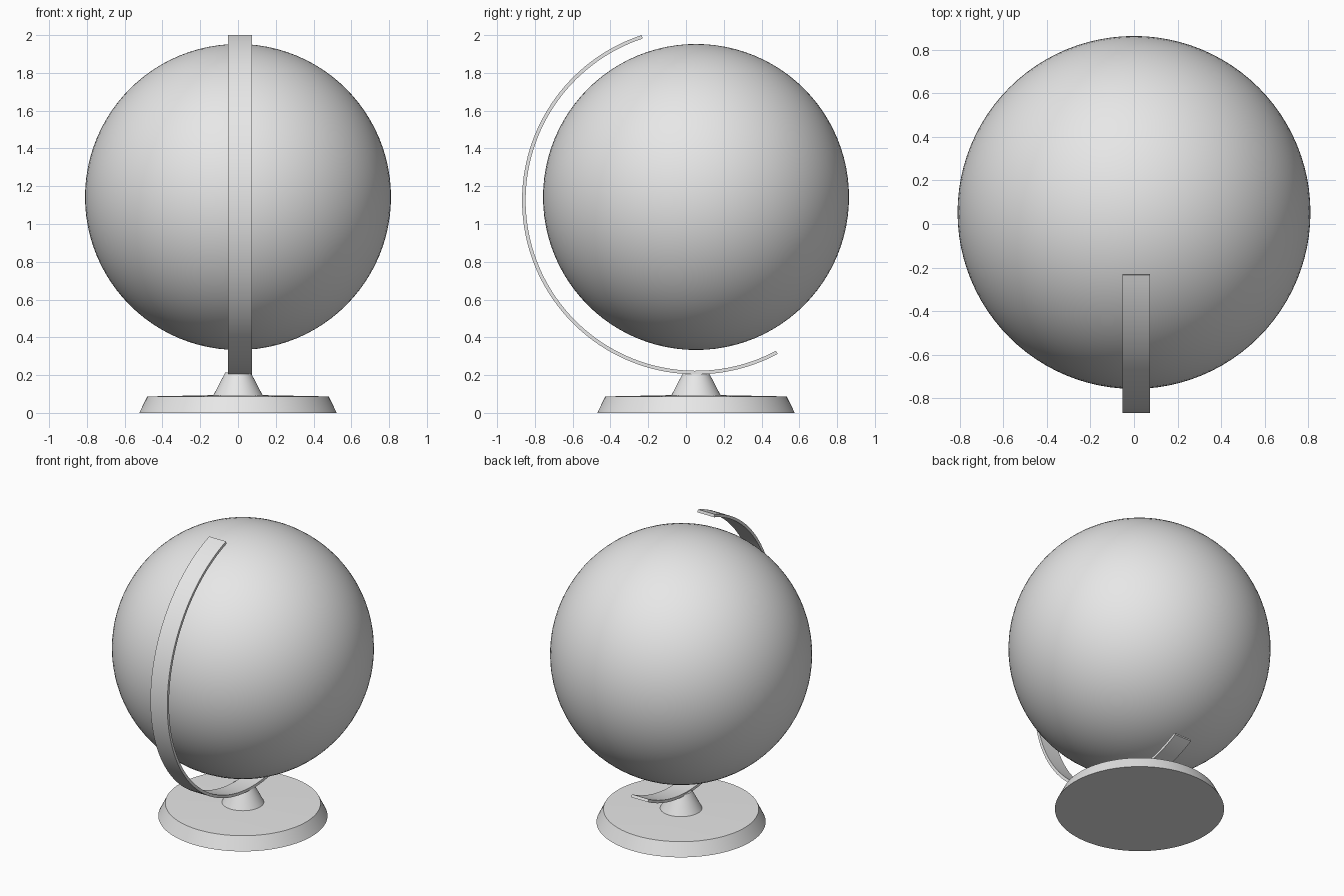
import bpy, bmesh, math
from mathutils import Vector

cube = bpy.data.objects.get("Cube")
if cube:
    bpy.data.objects.remove(cube, do_unlink=True)

AXIS_Y = 0.053

grey = bpy.data.materials.new("light_grey")
grey.use_nodes = True
grey.diffuse_color = (0.8, 0.8, 0.8, 1)
grey.node_tree.nodes["Principled BSDF"].inputs["Base Color"].default_value = (0.8, 0.8, 0.8, 1)


def make_object(name, bm, location):
    bmesh.ops.recalc_face_normals(bm, faces=bm.faces)
    mesh = bpy.data.meshes.new(name)
    bm.to_mesh(mesh)
    bm.free()
    mesh.materials.append(grey)
    obj = bpy.data.objects.new(name, mesh)
    obj.location = location
    bpy.context.collection.objects.link(obj)
    bpy.ops.object.select_all(action="DESELECT")
    obj.select_set(True)
    bpy.context.view_layer.objects.active = obj
    bpy.ops.object.shade_smooth_by_angle(angle=math.radians(20))
    return obj


def lathe(name, profile, location, steps=96):
    """Spin a radius/height profile that starts and ends on the axis."""
    bm = bmesh.new()
    verts = [bm.verts.new((r, 0, z)) for r, z in profile]
    edges = [bm.edges.new(pair) for pair in zip(verts, verts[1:])]
    bmesh.ops.spin(bm, geom=verts + edges, cent=(0, 0, 0), axis=(0, 0, 1),
                   angle=math.tau, steps=steps, use_duplicate=False)
    bmesh.ops.remove_doubles(bm, verts=bm.verts, dist=0.0001)
    return make_object(name, bm, location)


# Ball
bm = bmesh.new()
bmesh.ops.create_uvsphere(bm, u_segments=96, v_segments=48, radius=0.81)
make_object("globe_ball", bm, (0, AXIS_Y, 1.143))

# Foot: wide bevelled disc and the small tapered neck on it
lathe("base_disc", [(0, 0), (0.523, 0), (0.48, 0.087), (0.13, 0.094), (0, 0.094)],
      (0, AXIS_Y, 0))
lathe("base_neck", [(0, 0.08), (0.137, 0.08), (0.067, 0.215), (0, 0.215)],
      (0, AXIS_Y, 0))

# Flat curved arm sweeping round the front from top to underneath
bm = bmesh.new()
START, END, STEPS = math.radians(108.2), math.radians(298), 80
INNER, OUTER, LEFT, RIGHT = 0.902, 0.921, 0.074, -0.053
rings = []
for i in range(STEPS + 1):
    a = START + (END - START) * i / STEPS
    ray = Vector((0, math.cos(a), math.sin(a)))
    rings.append([bm.verts.new(ray * r + Vector((x, 0, 0)))
                  for r, x in ((INNER, RIGHT), (OUTER, RIGHT), (OUTER, LEFT), (INNER, LEFT))])
for a, b in zip(rings, rings[1:]):
    for k in range(4):
        n = (k + 1) % 4
        bm.faces.new((a[k], a[n], b[n], b[k]))
bm.faces.new(rings[0])
bm.faces.new(rings[-1])
make_object("support_arm", bm, (0, AXIS_Y, 1.125))
